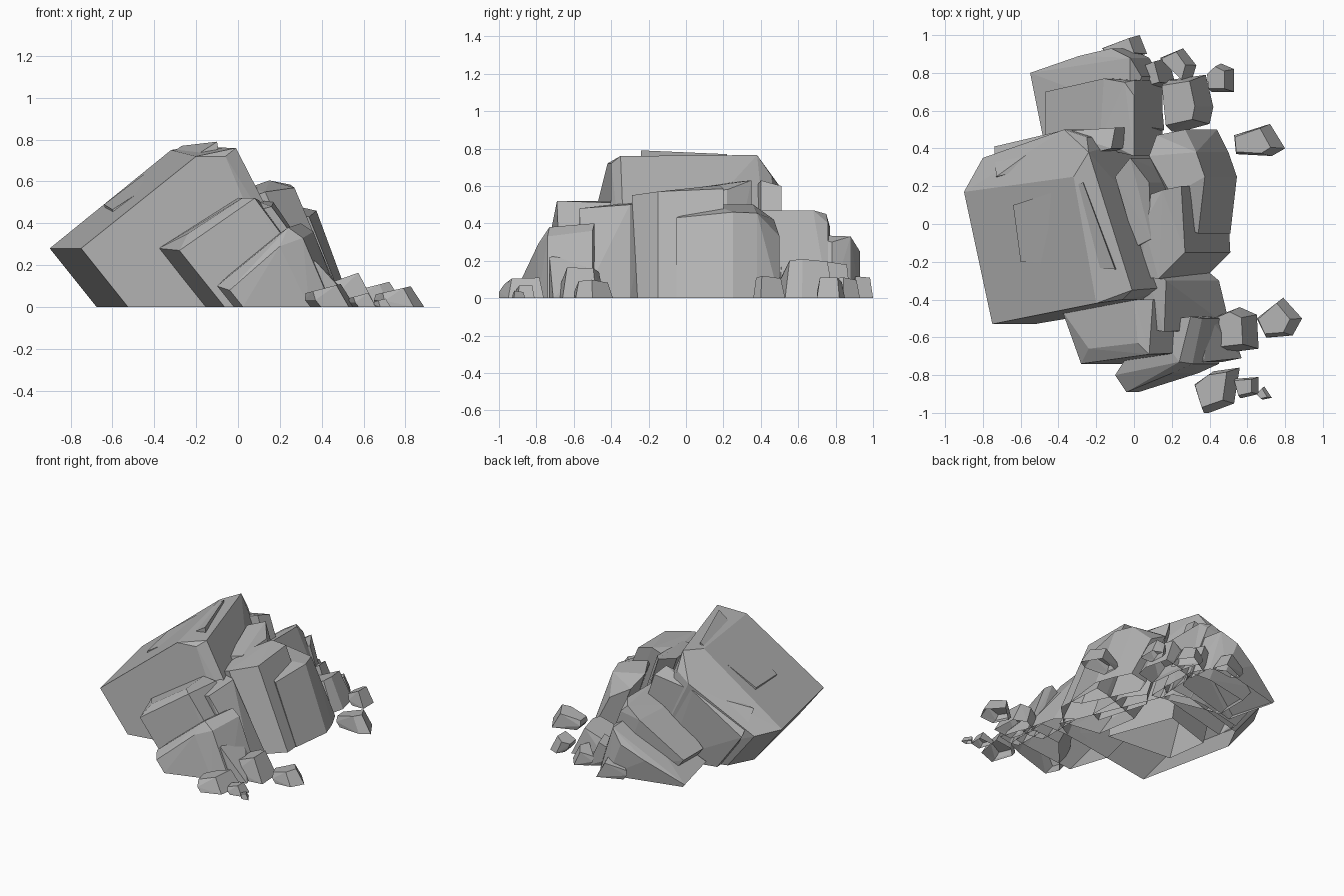
import bpy, bmesh

stone = bpy.data.materials.new("grey stone")
stone.diffuse_color = (0.45, 0.45, 0.45, 1)


def hull(name, points):
    """Flat-faced convex rock through the given points, open at the ground."""
    bm = bmesh.new()
    for p in points:
        bm.verts.new(p)
    res = bmesh.ops.convex_hull(bm, input=bm.verts[:])
    loose = {g for g in res["geom_interior"] + res["geom_unused"]
             if isinstance(g, bmesh.types.BMVert)}
    bmesh.ops.delete(bm, geom=list(loose), context='VERTS')
    bmesh.ops.recalc_face_normals(bm, faces=bm.faces[:])
    ground = [f for f in bm.faces if all(v.co.z < 0.001 for v in f.verts)]
    bmesh.ops.delete(bm, geom=ground, context='FACES')
    bmesh.ops.dissolve_limit(bm, angle_limit=0.05, verts=bm.verts[:], edges=bm.edges[:])
    me = bpy.data.meshes.new(name)
    bm.to_mesh(me)
    bm.free()
    me.materials.append(stone)
    ob = bpy.data.objects.new(name, me)
    bpy.context.collection.objects.link(ob)
    return ob


def slab(name, shift, *top):
    """Tilted slab: top corners slide right and down to the ground."""
    foot = [(x + min(0.8 * z, shift), y, 0) for x, y, z in top]
    hull(name, list(top) + foot)


def pebble(name, h, *ring):
    """Loose stone: ground outline with a smaller top leaning left."""
    cx = sum(p[0] for p in ring) / len(ring)
    cy = sum(p[1] for p in ring) / len(ring)
    half = max(abs(p[0] - cx) for p in ring)
    pts = []
    for x, y in ring:
        side = (x - cx) / half                 # -1 left .. 1 right
        low = h * 0.3 if side < -0.5 else 0    # left corners overhang
        pts += [(x, y, low), (x + low * 0.8, y, 0)]
        pts.append((cx + (x - cx) * 0.7 - h * 0.3, cy + (y - cy) * 0.78,
                    h * (0.8 + 0.2 * side)))
    hull(name, pts)


# Main tilted block and the thin layers on it
slab("main_block", 0.30,
     (-0.9, 0.17, 0.28), (-0.75, -0.53, 0.28), (-0.2, -0.42, 0.72),
     (-0.01, -0.35, 0.76), (-0.06, -0.4, 0.72), (-0.32, 0.25, 0.75),
     (-0.24, 0.38, 0.765), (-0.25, 0.46, 0.65), (-0.37, 0.5, 0.6),
     (-0.8, 0.35, 0.27), (0.08, -0.32, 0.54))
slab("top_layer", 0.12,
     (-0.64, 0.1, 0.49), (-0.6, -0.2, 0.465), (-0.27, 0.22, 0.77), (-0.1, -0.24, 0.79))
slab("back_side_layer", 0.2,
     (-0.74, 0.41, 0.27), (-0.73, 0.25, 0.42), (-0.4, 0.49, 0.55), (-0.1, 0.51, 0.6),
     (-0.12, 0.4, 0.63))

# Front slabs
slab("front_slab", 0.27,
     (-0.38, -0.46, 0.28), (-0.28, -0.74, 0.27), (-0.24, -0.66, 0.35),
     (0.0, -0.4, 0.52), (0.02, -0.63, 0.52), (0.08, -0.69, 0.52), (0.1, -0.4, 0.51),
     (0.2, -0.67, 0.33), (0.2, -0.4, 0.33))
slab("low_front_slab", 0.14,
     (-0.1, -0.8, 0.1), (-0.04, -0.89, 0.08), (0.2, -0.79, 0.29), (0.24, -0.73, 0.38),
     (0.3, -0.49, 0.4), (0.08, -0.52, 0.27), (0.31, -0.74, 0.33), (0.36, -0.5, 0.36))
slab("low_front_foot", 0.1,
     (0.3, -0.72, 0.2), (0.37, -0.73, 0.22), (0.4, -0.5, 0.2), (0.3, -0.5, 0.25),
     (0.57, -0.71, 0.0))
slab("front_right_slab", 0.28,
     (0.05, -0.55, 0.45), (0.16, -0.57, 0.48), (0.17, -0.3, 0.5), (0.05, -0.2, 0.52),
     (0.27, -0.55, 0.3))

# Right-hand stepped slabs
slab("middle_slab", 0.24,
     (-0.15, -0.25, 0.38), (-0.2, 0.05, 0.38),
     (0.05, -0.28, 0.52), (0.05, 0.0, 0.57), (0.15, 0.18, 0.605), (0.25, 0.2, 0.585),
     (0.27, -0.15, 0.57), (0.13, -0.29, 0.55))
slab("ridge_slab", 0.2,
     (-0.1, 0.25, 0.62), (-0.02, 0.35, 0.63), (0.08, 0.22, 0.58), (0.09, -0.08, 0.57),
     (0.01, -0.12, 0.56))
slab("right_slab", 0.17,
     (0.08, 0.36, 0.5), (0.2, 0.15, 0.5), (0.27, -0.02, 0.45), (0.34, -0.05, 0.43),
     (0.375, 0.25, 0.46), (0.33, 0.38, 0.455), (0.27, 0.5, 0.33), (0.12, 0.47, 0.42))

# Back slabs
slab("back_slab", 0.15,
     (-0.47, 0.7, 0.14), (-0.47, 0.47, 0.14), (-0.16, 0.77, 0.38), (-0.05, 0.75, 0.45),
     (0.0, 0.68, 0.47), (0.0, 0.36, 0.47), (-0.18, 0.45, 0.38), (0.0, 0.76, 0.4))
slab("low_back_slab", 0.1,
     (-0.55, 0.8, 0.02), (-0.48, 0.45, 0.04), (-0.29, 0.89, 0.16), (-0.12, 0.93, 0.25),
     (-0.02, 0.88, 0.33), (-0.02, 0.6, 0.34), (0.04, 0.78, 0.3))

# Loose stones at the foot
pebble("back_stone", 0.12, (-0.17, 0.93), (0.03, 1.0), (0.07, 0.9), (-0.1, 0.88))
pebble("back_stone_2", 0.2, (0.04, 0.83), (0.1, 0.71), (0.22, 0.74), (0.18, 0.88))
pebble("back_stone_3", 0.12, (0.14, 0.88), (0.26, 0.93), (0.33, 0.84), (0.3, 0.74))
pebble("back_right_stone", 0.22, (0.17, 0.76), (0.38, 0.79), (0.42, 0.62), (0.4, 0.53),
       (0.2, 0.49))
pebble("right_gap_stone", 0.3, (0.03, 0.66), (0.14, 0.72), (0.16, 0.5), (0.02, 0.45))
pebble("right_corner_stone", 0.11, (0.4, 0.8), (0.46, 0.85), (0.53, 0.82), (0.53, 0.7),
       (0.41, 0.7))
pebble("far_right_stone", 0.12, (0.53, 0.47), (0.72, 0.53), (0.8, 0.4), (0.73, 0.36),
       (0.54, 0.37))
pebble("front_stone", 0.17, (0.41, -0.5), (0.56, -0.44), (0.65, -0.48), (0.66, -0.66),
       (0.46, -0.68))
pebble("far_front_stone", 0.1, (0.65, -0.5), (0.79, -0.39), (0.89, -0.5), (0.84, -0.59),
       (0.7, -0.6))
pebble("near_stone", 0.11, (0.32, -0.85), (0.42, -0.78), (0.56, -0.76), (0.53, -0.95),
       (0.37, -1.0))
pebble("near_stone_2", 0.07, (0.53, -0.82), (0.66, -0.81), (0.66, -0.9), (0.56, -0.92))
pebble("tiny_stone", 0.04, (0.65, -0.9), (0.69, -0.86), (0.73, -0.92), (0.68, -0.93))
